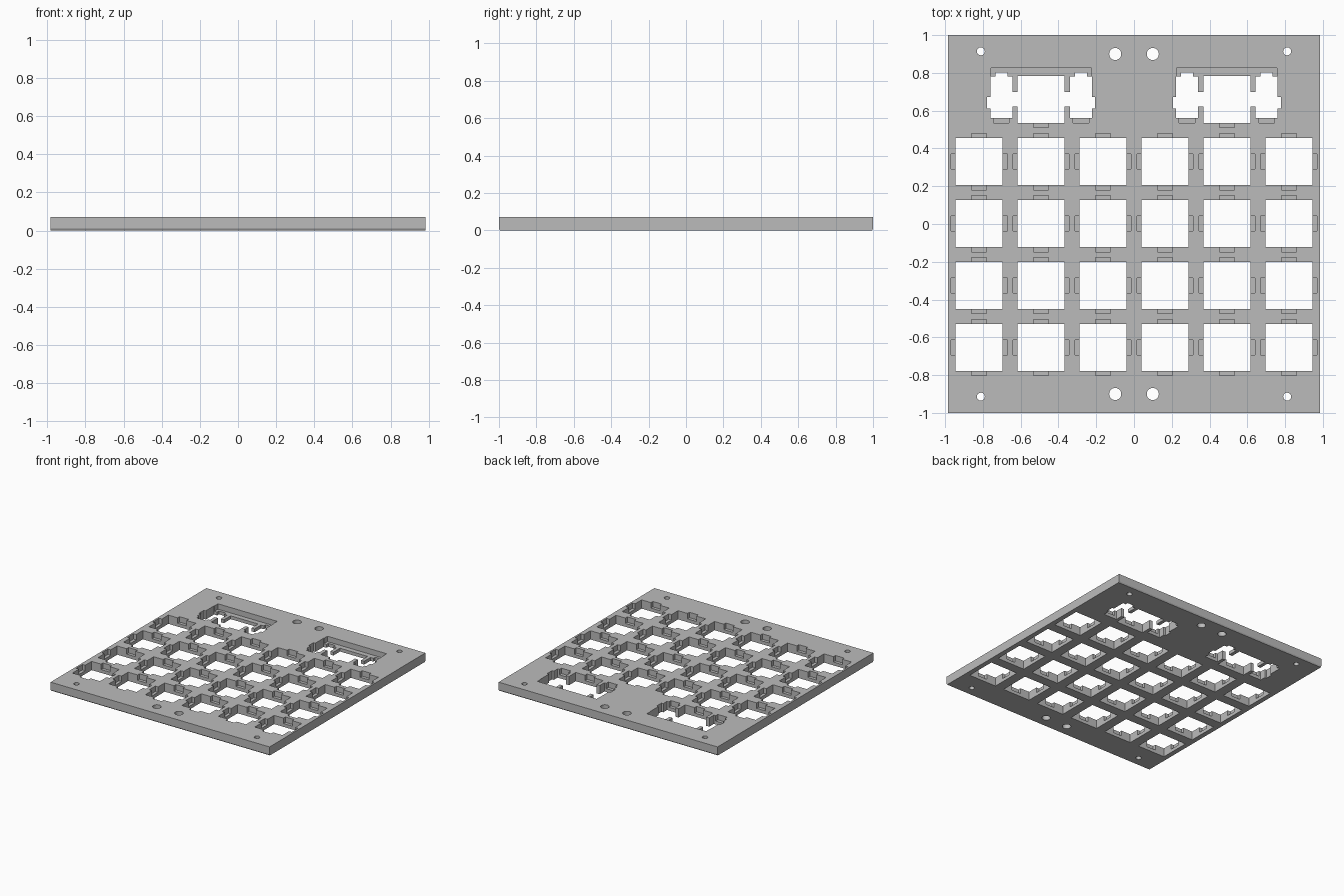
import bpy, bmesh, math
from mathutils import Matrix

if "Cube" in bpy.data.objects:
    bpy.data.objects.remove(bpy.data.objects["Cube"])

HX, HY, TOP = 0.984, 1.0, 0.071   # plate half sizes and thickness
FLOOR = 0.027                     # floor height of the clip pockets
KEY = 0.248                       # switch opening
COLS = [s * x for s in (-1, 1) for x in (0.164, 0.492, 0.82)]
ROWS = [0.330, 0.002, -0.326, -0.654]
WIDE_X, WIDE_Y = (-0.492, 0.492), 0.660


def box(bm, x0, x1, y0, y1, z0=-0.1):
    m = Matrix.Translation(((x0 + x1) / 2, (y0 + y1) / 2, (z0 + 0.2) / 2))
    m = m @ Matrix.Diagonal((x1 - x0, y1 - y0, 0.2 - z0, 1))
    bmesh.ops.create_cube(bm, size=1, matrix=m)


def centred(bm, x, y, w, h, z0=-0.1):
    box(bm, x - w / 2, x + w / 2, y - h / 2, y + h / 2, z0)


def hole(bm, x, y, r):
    bmesh.ops.create_cone(bm, cap_ends=True, segments=24, radius1=r, radius2=r,
                          depth=0.4, matrix=Matrix.Translation((x, y, 0)))


def make(name, bm):
    bmesh.ops.recalc_face_normals(bm, faces=bm.faces)
    me = bpy.data.meshes.new(name)
    bm.to_mesh(me)
    bm.free()
    ob = bpy.data.objects.new(name, me)
    bpy.context.collection.objects.link(ob)
    return ob


# Plate: side profile with bottom chamfers at front and back, extruded along x
c = 0.010
profile = [(-HY + c * 0.6, 0), (HY - c * 0.6, 0), (HY, c), (HY, TOP), (-HY, TOP), (-HY, c)]
bm = bmesh.new()
face = bm.faces.new([bm.verts.new((-HX, y, z)) for y, z in profile])
ext = bmesh.ops.extrude_face_region(bm, geom=[face])
bmesh.ops.translate(bm, vec=(2 * HX, 0, 0),
                    verts=[v for v in ext["geom"] if isinstance(v, bmesh.types.BMVert)])
plate = make("switch_plate", bm)

# Through cuts: switch openings, stabilizer openings and screw holes
openings = bmesh.new()
notches = bmesh.new()
pockets_y = bmesh.new()
pockets_x = bmesh.new()
for x in COLS:
    for y in ROWS:
        centred(openings, x, y, KEY, KEY)
        centred(pockets_y, x, y, 0.08, KEY + 0.05, FLOOR)
        centred(pockets_x, x, y, KEY + 0.05, 0.08, FLOOR)
for sx in (-1, 1):
    for sy in (-1, 1):
        hole(openings, sx * 0.811, sy * 0.914, 0.021)
        hole(openings, sx * 0.0995, sy * 0.90, 0.032)

# Wide key openings with stabilizer slots on both sides
for x in WIDE_X:
    centred(openings, x, WIDE_Y, KEY, KEY)
    box(notches, x - 0.20, x + 0.20, 0.621, 0.699)              # joining channel
    box(pockets_y, x - 0.266, x + 0.266, 0.66, 0.825, FLOOR)    # long rear pocket
    box(pockets_y, x - 0.04, x + 0.04, 0.510, 0.60, FLOOR)      # front clip pocket
    for s in (-1, 1):
        sx = x + s * 0.2105
        box(openings, sx - 0.0585, sx + 0.0585, 0.562, 0.780)
        box(notches, sx - 0.032, sx + 0.032, 0.74, 0.803)
        centred(notches, x + s * 0.26, 0.642, 0.05, 0.063)
        box(pockets_x, sx - 0.042, sx + 0.042, 0.535, 0.60, FLOOR)

# Apply the cuts and drop the cutters
cutters = [make(n, b) for n, b in (("opening_cutter", openings), ("notch_cutter", notches),
                                   ("rear_pocket_cutter", pockets_y),
                                   ("side_pocket_cutter", pockets_x))]
for cut in cutters:
    cut.hide_render = True
    mod = plate.modifiers.new(cut.name, "BOOLEAN")
    mod.operation, mod.solver, mod.object = "DIFFERENCE", "EXACT", cut
deps = bpy.context.evaluated_depsgraph_get()
mesh = bpy.data.meshes.new_from_object(plate.evaluated_get(deps))
plate.modifiers.clear()
plate.data = mesh
for cut in cutters:
    bpy.data.objects.remove(cut)

# Single grey material
grey = bpy.data.materials.new("plate_grey")
grey.diffuse_color = (0.5, 0.5, 0.5, 1)
grey.use_nodes = True
grey.node_tree.nodes["Principled BSDF"].inputs["Base Color"].default_value = grey.diffuse_color
mesh.materials.clear()
mesh.materials.append(grey)

# Smooth hole walls, sharp edges elsewhere
bpy.context.view_layer.objects.active = plate
plate.select_set(True)
bpy.ops.object.shade_smooth_by_angle(angle=math.radians(30))
